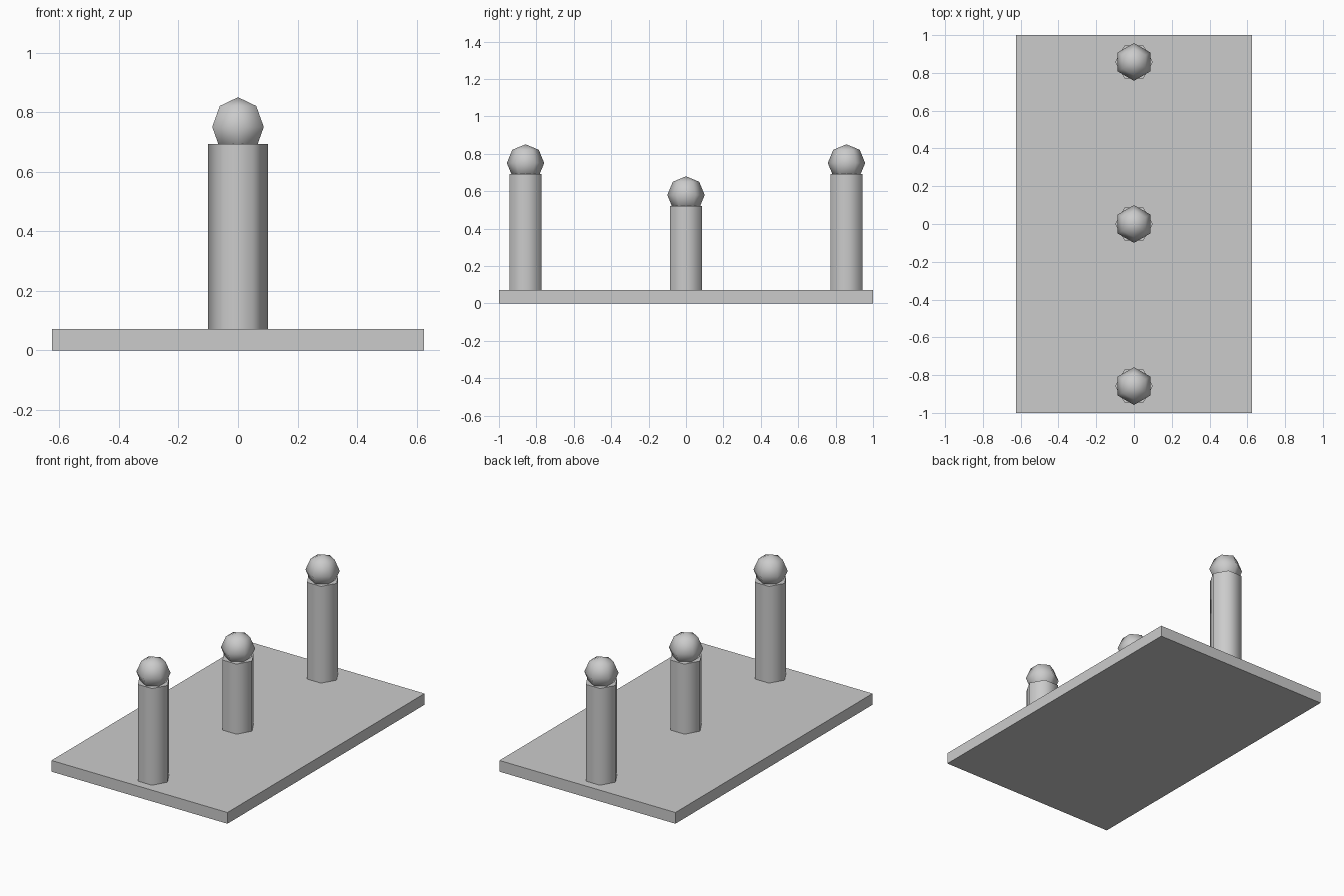
import bpy
from math import radians

if "Cube" in bpy.data.objects:
    bpy.data.objects.remove(bpy.data.objects["Cube"])

BASE_TOP = 0.072
RADIUS = 0.1


def shade(angle):
    bpy.ops.object.shade_smooth_by_angle(angle=radians(angle))


def add_pin(name, y, post_top):
    # Hexagonal post with corners on the x axis
    height = post_top - BASE_TOP
    bpy.ops.mesh.primitive_cylinder_add(
        vertices=6, radius=RADIUS, depth=height,
        location=(0, y, BASE_TOP + height / 2), rotation=(0, 0, radians(30)))
    bpy.context.object.name = name + "_post"
    shade(65)
    # Low-poly ball, slightly sunk into the post
    bpy.ops.mesh.primitive_uv_sphere_add(
        segments=6, ring_count=4, radius=RADIUS,
        location=(0, y, post_top + 0.058))
    bpy.context.object.name = name + "_ball"
    shade(80)


# Flat rectangular base
bpy.ops.mesh.primitive_cube_add(size=1, location=(0, 0, BASE_TOP / 2))
base = bpy.context.object
base.name = "base_plate"
base.scale = (1.25, 2.0, BASE_TOP)

# Two tall end pins and a shorter middle pin
add_pin("front_pin", -0.858, 0.693)
add_pin("middle_pin", 0, 0.522)
add_pin("back_pin", 0.858, 0.693)
